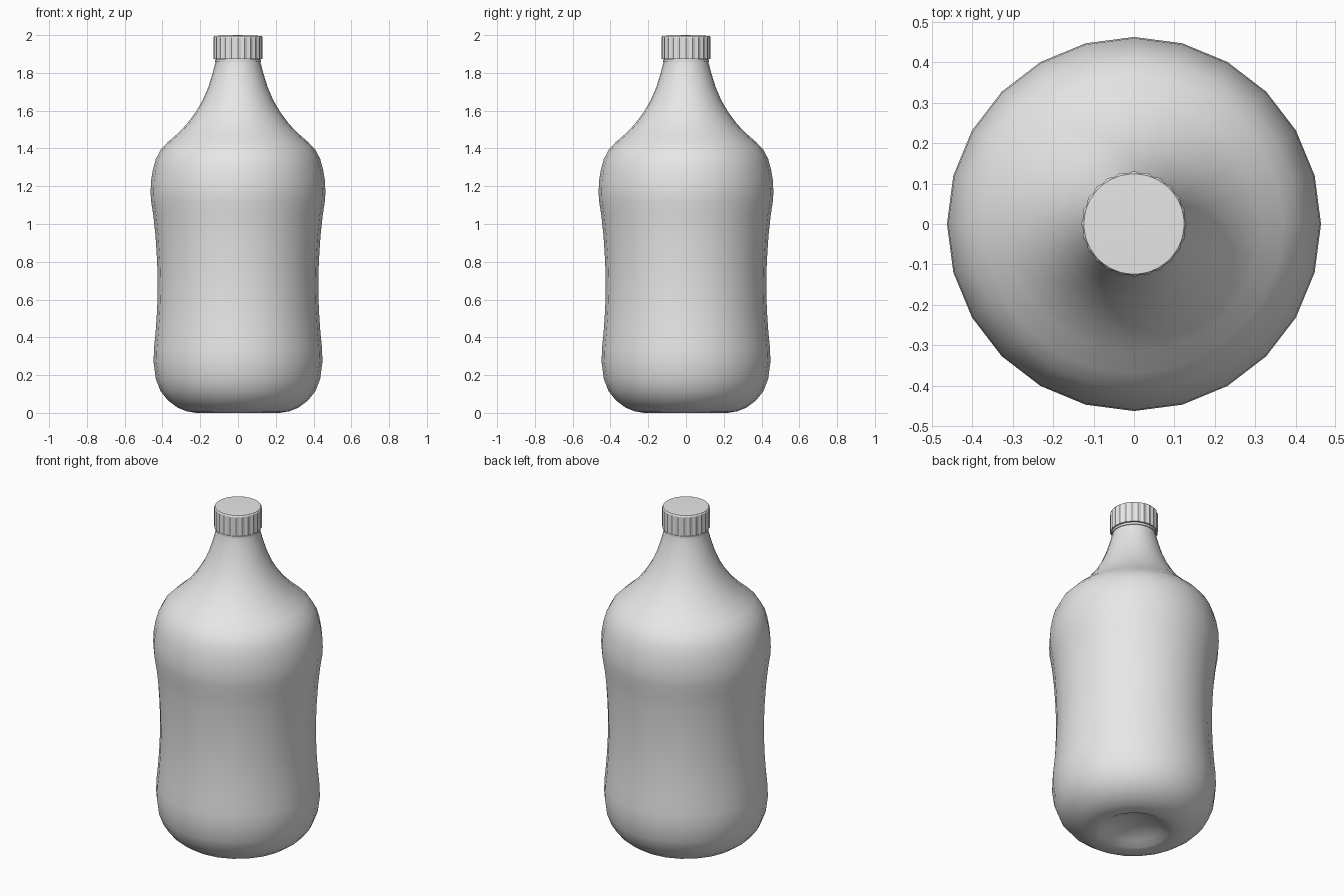
import bpy, bmesh, math

if "Cube" in bpy.data.objects:
    bpy.data.objects.remove(bpy.data.objects["Cube"])

grey = bpy.data.materials.new("light grey plastic")
grey.diffuse_color = (0.8, 0.8, 0.8, 1)
grey.use_nodes = True
grey.node_tree.nodes["Principled BSDF"].inputs["Base Color"].default_value = grey.diffuse_color


def lathe(name, profile, sides, angle, ridge=0.0, ridged=()):
    """Revolve (radius, z) points; rows listed in ridged get scalloped sides."""
    bm = bmesh.new()
    rings = []
    for row, (r, z) in enumerate(profile):
        if r == 0:
            rings.append([bm.verts.new((0, 0, z))])
            continue
        ring = []
        for i in range(sides):
            a = 2 * math.pi * i / sides
            rr = r - ridge if row in ridged and i % 2 else r
            ring.append(bm.verts.new((rr * math.cos(a), rr * math.sin(a), z)))
        rings.append(ring)
    for lo, hi in zip(rings, rings[1:]):
        for i in range(sides):
            j = (i + 1) % sides
            if len(lo) == 1:
                bm.faces.new((lo[0], hi[j], hi[i]))
            elif len(hi) == 1:
                bm.faces.new((lo[i], lo[j], hi[0]))
            else:
                bm.faces.new((lo[i], lo[j], hi[j], hi[i]))
    bmesh.ops.recalc_face_normals(bm, faces=bm.faces)
    mesh = bpy.data.meshes.new(name)
    bm.to_mesh(mesh)
    bm.free()
    mesh.materials.append(grey)
    obj = bpy.data.objects.new(name, mesh)
    bpy.context.collection.objects.link(obj)
    bpy.ops.object.select_all(action='DESELECT')
    obj.select_set(True)
    bpy.context.view_layer.objects.active = obj
    bpy.ops.object.shade_smooth_by_angle(angle=math.radians(angle))
    return obj


# Bottle body with hollowed base, waist, shoulder and neck
lathe("bottle_body", [
    (0, 0.06), (0.08, 0.052), (0.15, 0.028), (0.19, 0.006), (0.22, 0.0),
    (0.27, 0.008), (0.32, 0.028), (0.37, 0.065), (0.41, 0.115), (0.435, 0.18),
    (0.447, 0.27), (0.445, 0.34), (0.436, 0.43), (0.428, 0.55), (0.425, 0.67),
    (0.428, 0.80), (0.437, 0.94), (0.449, 1.05), (0.460, 1.12), (0.463, 1.17),
    (0.460, 1.23), (0.450, 1.29), (0.435, 1.345), (0.408, 1.395), (0.37, 1.435),
    (0.318, 1.48), (0.27, 1.53), (0.225, 1.59), (0.187, 1.655), (0.157, 1.725),
    (0.135, 1.795), (0.118, 1.86), (0.115, 1.90), (0, 1.90)], 24, 60)

# Tamper ring under the cap
lathe("cap_ring", [(0.112, 1.858), (0.123, 1.858), (0.123, 1.870), (0.112, 1.870)], 48, 30)

# Ridged screw cap
lathe("screw_cap", [
    (0, 1.874), (0.131, 1.874), (0.131, 1.988), (0.124, 1.996), (0, 2.0)],
    48, 20, 0.005, (1, 2))
